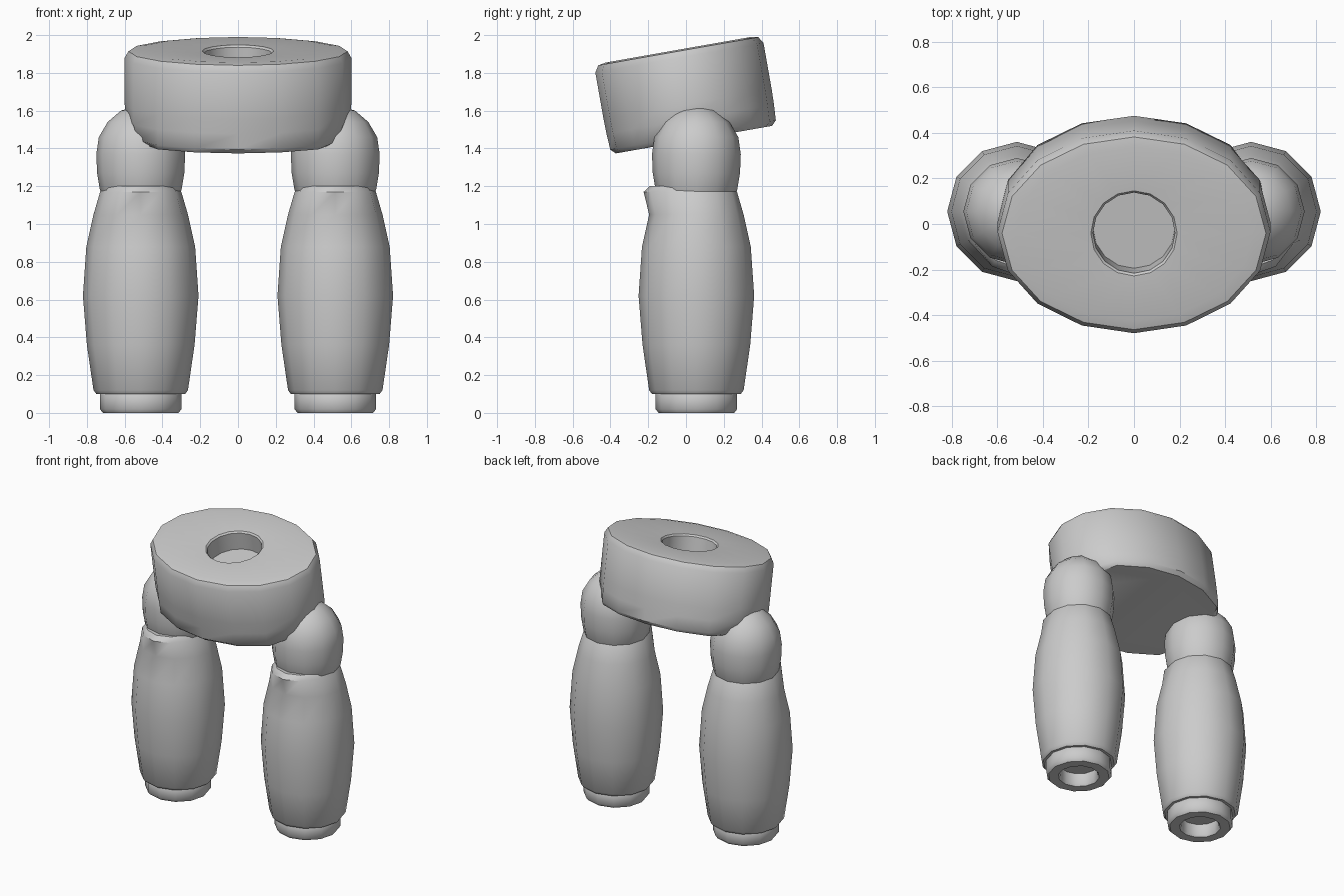
import bpy, bmesh, math
from mathutils import Matrix

old = bpy.data.objects.get("Cube")
if old:
    bpy.data.objects.remove(old, do_unlink=True)

grey = bpy.data.materials.new("plain grey")
grey.use_nodes = True
COLOUR = (0.6, 0.6, 0.6, 1)
grey.diffuse_color = COLOUR
grey.node_tree.nodes["Principled BSDF"].inputs["Base Color"].default_value = COLOUR


def loft(name, rings, sides, place, tweak=None):
    """Skin a stack of elliptical rings (rx, ry, z) and cap both ends."""
    bm = bmesh.new()
    loops = []
    for i, (rx, ry, z) in enumerate(rings):
        loop = []
        for k in range(sides):
            a = 2 * math.pi * k / sides
            co = [rx * math.cos(a), ry * math.sin(a), z]
            if tweak:
                tweak(i, co)
            loop.append(bm.verts.new(co))
        loops.append(loop)
    for low, high in zip(loops, loops[1:]):
        for k in range(sides):
            n = (k + 1) % sides
            bm.faces.new((low[k], low[n], high[n], high[k]))
    bm.faces.new(loops[0])
    bm.faces.new(loops[-1])
    bmesh.ops.recalc_face_normals(bm, faces=bm.faces)
    bm.transform(place)
    mesh = bpy.data.meshes.new(name)
    bm.to_mesh(mesh)
    bm.free()
    mesh.materials.append(grey)
    obj = bpy.data.objects.new(name, mesh)
    bpy.context.collection.objects.link(obj)
    bpy.ops.object.select_all(action="DESELECT")
    obj.select_set(True)
    bpy.context.view_layer.objects.active = obj
    bpy.ops.object.shade_smooth_by_angle(angle=math.radians(40))
    return obj


def round_rings(profile):
    return [(r, r, z) for r, z in profile]


# Pelvis: tilted oval drum, hips cut in at the sides, round recess on top
pelvis = [(0.49, 0.42, -0.24), (0.53, 0.445, -0.215), (0.59, 0.45, -0.13),
          (0.6, 0.452, -0.05), (0.6, 0.452, 0.2), (0.58, 0.43, 0.235),
          (0.52, 0.39, 0.243), (0.19, 0.19, 0.236), (0.18, 0.18, 0.225),
          (0.18, 0.18, 0.1)]
FULL_WIDTH = 0.6


def hip_cut(i, co):
    # keep the oval full towards front and back, flatten only its sides
    if i < 3:
        limit = pelvis[i][0]
        co[0] = max(-limit, min(limit, co[0] * FULL_WIDTH / limit))


loft("pelvis", pelvis, 16,
     Matrix.Translation((0, 0, 1.683)) @ Matrix.Rotation(math.radians(10), 4, "X"),
     hip_cut)

# Legs: hip ball, swelling thigh, and a hollow collar at the bottom
thigh = round_rings([(0.2, 0.1), (0.235, 0.1), (0.25, 0.12), (0.285, 0.36),
                     (0.306, 0.62), (0.288, 0.88), (0.25, 1.05), (0.215, 1.17),
                     (0.19, 1.2)])
hip = round_rings([(0.18, 1.1), (0.216, 1.18), (0.231, 1.27), (0.235, 1.37),
                   (0.222, 1.46), (0.175, 1.54), (0.105, 1.6), (0.04, 1.62)])
collar = round_rings([(0.2, 0.12), (0.216, 0.1), (0.216, 0.02), (0.2, 0.0),
                      (0.135, 0.0), (0.125, 0.015), (0.125, 0.09)])


def front_lip(i, co):
    # the thigh's upper rim stands a little proud at the front
    if i in (6, 7, 8) and co[1] < 0:
        co[1] *= 1.0 if i == 6 else 1.3


for side, sign in (("left", 1), ("right", -1)):
    place = Matrix.Translation((sign * 0.515, 0.055, 0))
    loft(side + "_thigh", thigh, 12, place, front_lip)
    loft(side + "_hip_ball", hip, 12, place)
    loft(side + "_collar", collar, 12, place)
